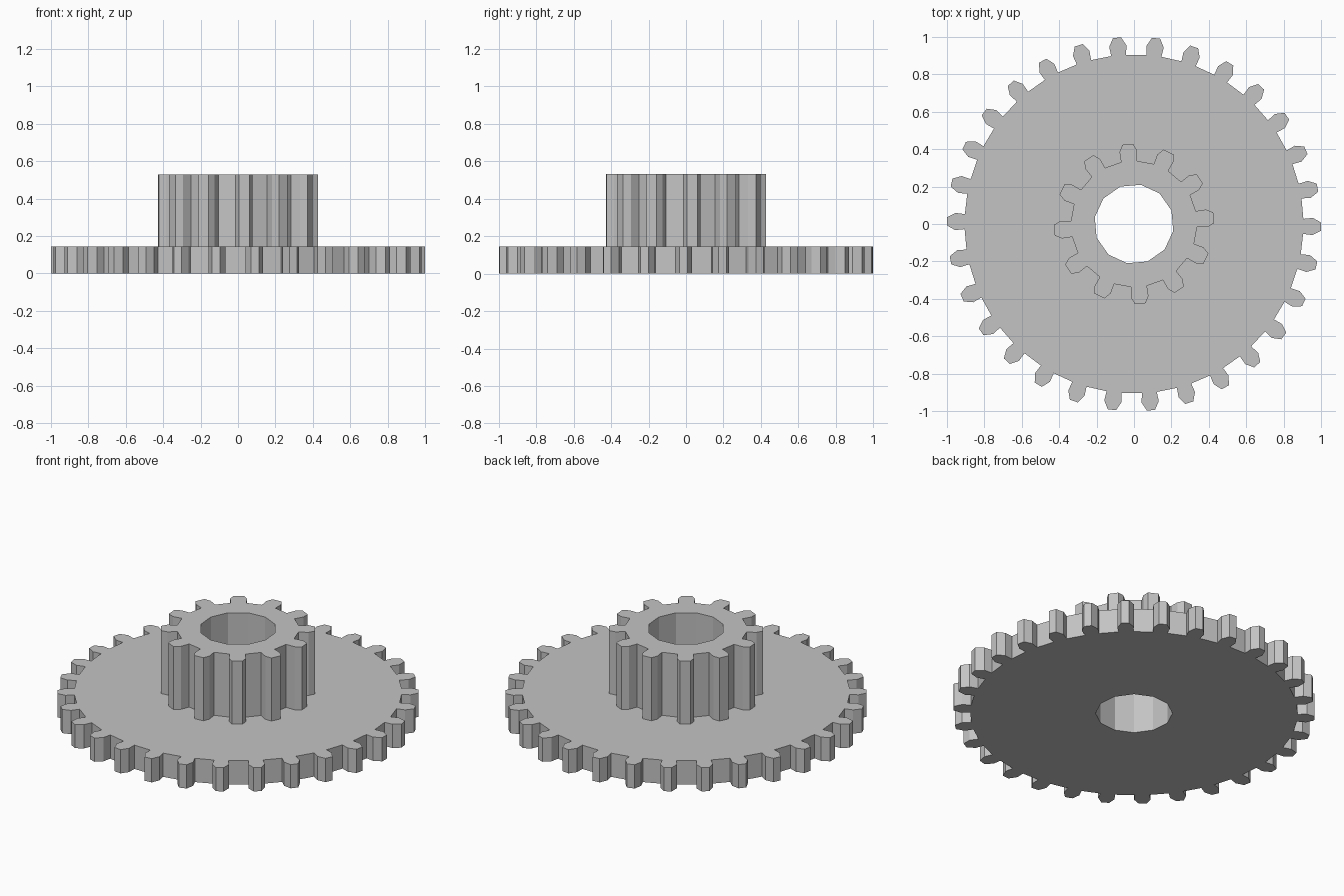
import bpy
import bmesh
from math import cos, sin, pi, radians

cube = bpy.data.objects.get("Cube")
if cube:
    bpy.data.objects.remove(cube, do_unlink=True)

# Single grey finish
grey = bpy.data.materials.new("plain grey")
grey.use_nodes = True
colour = (0.55, 0.55, 0.55, 1)
grey.diffuse_color = colour
grey.node_tree.nodes["Principled BSDF"].inputs["Base Color"].default_value = colour


def gear_outline(teeth, turn, tooth):
    """Closed outline; tooth lists (radius, half width) from root to tip."""
    side = [(r, -w) for r, w in tooth] + [(r, w) for r, w in reversed(tooth)]
    points = []
    for i in range(teeth):
        a = radians(turn) + 2 * pi * i / teeth
        points += [(r * cos(a) - w * sin(a), r * sin(a) + w * cos(a)) for r, w in side]
    return points


def bore_outline():
    angles = [radians(-10 + 30 * i) for i in range(12)]
    return [(0.213 * cos(a), 0.213 * sin(a)) for a in angles]


def make_gear(name, outline, bottom, top):
    """Fill between the outline and the bore, then extrude upwards."""
    bm = bmesh.new()
    edges = []
    for loop in (outline, bore_outline()):
        verts = [bm.verts.new((x, y, bottom)) for x, y in loop]
        edges += [bm.edges.new((verts[i - 1], v)) for i, v in enumerate(verts)]
    bmesh.ops.triangle_fill(bm, edges=edges, use_beauty=True)
    extruded = bmesh.ops.extrude_face_region(bm, geom=bm.faces[:], use_keep_orig=True)
    raised = [g for g in extruded["geom"] if isinstance(g, bmesh.types.BMVert)]
    bmesh.ops.translate(bm, verts=raised, vec=(0, 0, top - bottom))
    bmesh.ops.recalc_face_normals(bm, faces=bm.faces[:])
    mesh = bpy.data.meshes.new(name)
    bm.to_mesh(mesh)
    bm.free()
    mesh.materials.append(grey)
    obj = bpy.data.objects.new(name, mesh)
    bpy.context.collection.objects.link(obj)
    return obj


# Wide flat gear below
wide_tooth = [(0.905, 0.04), (0.955, 0.046), (1.0, 0.022)]
make_gear("wide_gear", gear_outline(30, -0.8, wide_tooth), 0, 0.145)

# Tall narrow pinion above
pinion_tooth = [(0.335, 0.043), (0.39, 0.047), (0.427, 0.029)]
make_gear("pinion_gear", gear_outline(12, 4.5, pinion_tooth), 0.145, 0.53)
